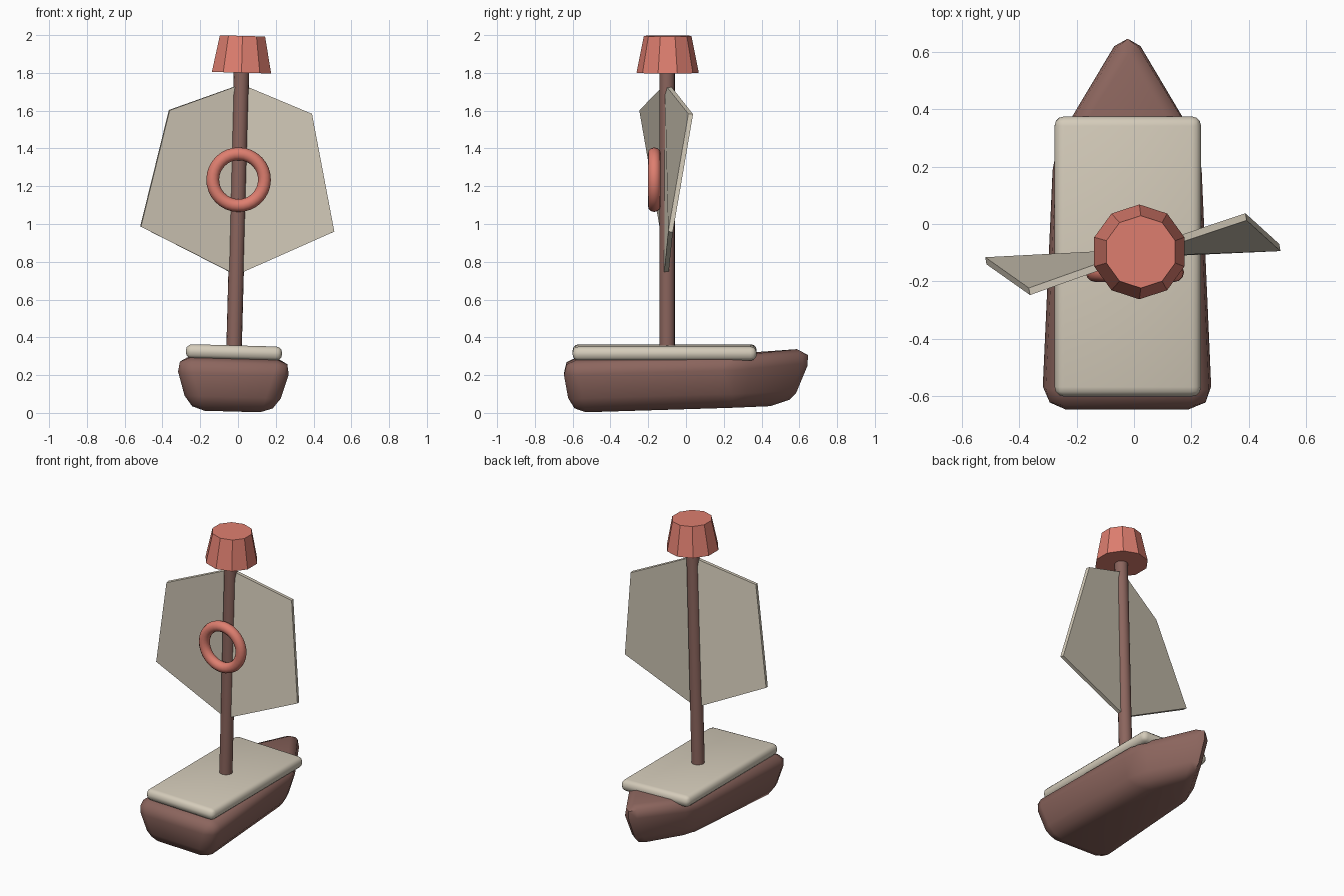
import bpy
import math
from mathutils import Matrix

if "Cube" in bpy.data.objects:
    bpy.data.objects.remove(bpy.data.objects["Cube"])

# Whole boat leans slightly to one side
LEAN = Matrix.Translation((-0.03, 0, 0.005)) @ Matrix.Rotation(0.027, 4, 'Y')
MAST_Y = -0.10


def material(name, rgb):
    m = bpy.data.materials.new(name)
    m.diffuse_color = (*rgb, 1)
    m.use_nodes = True
    m.node_tree.nodes["Principled BSDF"].inputs["Base Color"].default_value = m.diffuse_color
    return m


brown = material("brown wood", (0.26, 0.13, 0.11))
cream = material("cream cloth", (0.66, 0.60, 0.49))
coral = material("coral red", (0.73, 0.21, 0.16))


def finish(ob, name, mat, smooth=None):
    ob.name = name
    ob.data.materials.append(mat)
    bpy.context.view_layer.update()
    ob.matrix_world = LEAN @ ob.matrix_world
    if smooth:
        bpy.ops.object.select_all(action='DESELECT')
        ob.select_set(True)
        bpy.context.view_layer.objects.active = ob
        bpy.ops.object.shade_smooth_by_angle(angle=math.radians(smooth))
    return ob


def mesh_object(verts, faces):
    me = bpy.data.meshes.new("part")
    me.from_pydata(verts, [], faces)
    me.update()
    ob = bpy.data.objects.new("part", me)
    bpy.context.collection.objects.link(ob)
    return ob


def bevel(ob, width, segments):
    b = ob.modifiers.new("round", 'BEVEL')
    b.width = width
    b.segments = segments
    b.limit_method = 'ANGLE'
    b.angle_limit = math.radians(25)
    bpy.context.view_layer.objects.active = ob
    bpy.ops.object.modifier_apply(modifier=b.name)


# Hull: square stern, straight sides, pointed raised bow
hull = mesh_object(
    [(-0.32, -0.66, 0.28), (0.32, -0.66, 0.28), (0.235, -0.61, 0), (-0.235, -0.61, 0),
     (-0.277, 0.28, 0.305), (0.277, 0.28, 0.305), (0.20, 0.24, 0.025), (-0.20, 0.24, 0.025),
     (0, 0.725, 0.345), (0, 0.60, 0.035)],
    [(0, 3, 2, 1), (0, 1, 5, 4), (4, 5, 8), (3, 7, 6, 2), (7, 9, 6),
     (1, 2, 6, 5), (5, 6, 9, 8), (0, 4, 7, 3), (4, 8, 9, 7)])
bevel(hull, 0.08, 2)
finish(hull, "hull", brown, 60)

# Deck slab
bpy.ops.mesh.primitive_cube_add(size=1)
deck = bpy.context.object
deck.data.transform(Matrix.Diagonal((0.51, 0.975, 0.075, 1)))
bevel(deck, 0.033, 3)
deck.location = (0, -0.113, 0.315)
finish(deck, "deck", cream, 60)

# Mast
bpy.ops.mesh.primitive_cylinder_add(vertices=16, radius=0.041, depth=1.55,
                                    location=(0, MAST_Y, 1.075))
finish(bpy.context.object, "mast", brown, 40)

# Sail: hexagon twisted around the mast, in two halves
sail = mesh_object(
    [(0, MAST_Y, 1.735), (0, MAST_Y - 0.005, 0.725),
     (0.377, MAST_Y + 0.125, 1.588), (0.512, MAST_Y + 0.018, 0.968),
     (-0.377, MAST_Y - 0.135, 1.588), (-0.512, MAST_Y - 0.028, 0.968)],
    [(0, 1, 3, 2), (0, 4, 5, 1)])
solid = sail.modifiers.new("thickness", 'SOLIDIFY')
solid.thickness = 0.025
solid.offset = 0
finish(sail, "sail", cream)

# Ring hung on the front of the mast
bpy.ops.mesh.primitive_torus_add(major_radius=0.137, minor_radius=0.034,
                                 major_segments=32, minor_segments=12,
                                 location=(0, -0.168, 1.23),
                                 rotation=(math.pi / 2, 0, 0))
finish(bpy.context.object, "life_ring", coral, 60)

# Ten-sided crow's nest, narrower at the top
bpy.ops.mesh.primitive_cone_add(vertices=10, radius1=0.165, radius2=0.126, depth=0.195,
                                location=(0, MAST_Y + 0.003, 1.894))
finish(bpy.context.object, "masthead_bucket", coral)
